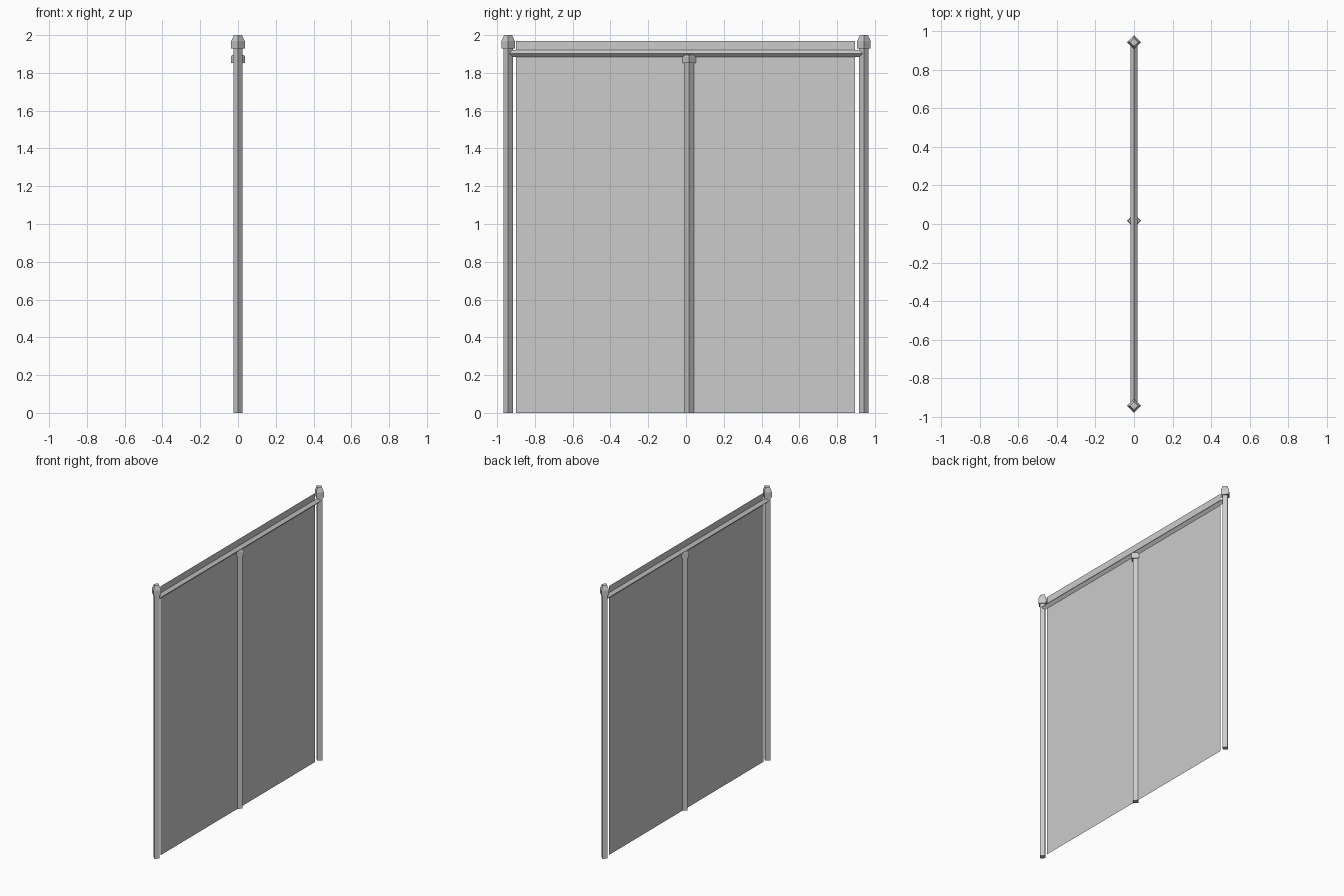
import bpy, bmesh
from mathutils import Matrix

if "Cube" in bpy.data.objects:
    bpy.data.objects.remove(bpy.data.objects["Cube"])


def make(name, bm):
    bmesh.ops.recalc_face_normals(bm, faces=bm.faces)
    mesh = bpy.data.meshes.new(name)
    bm.to_mesh(mesh)
    bm.free()
    obj = bpy.data.objects.new(name, mesh)
    bpy.context.collection.objects.link(obj)
    return obj


def diamond_loft(name, profile, y):
    """Stack diamond rings given as (half_width, z) and cap both ends."""
    bm = bmesh.new()
    rings = [[bm.verts.new(p) for p in
              ((r, y, z), (0, y + r, z), (-r, y, z), (0, y - r, z))]
             for r, z in profile]
    for a, b in zip(rings, rings[1:]):
        for i in range(4):
            j = (i + 1) % 4
            bm.faces.new((a[i], a[j], b[j], b[i]))
    bm.faces.new(rings[0])
    bm.faces.new(rings[-1])
    return make(name, bm)


# End posts with tapered caps
for side, y in (("left", -0.942), ("right", 0.942)):
    diamond_loft(f"{side}_post", [(0.025, 0), (0.025, 1.95)], y)
    diamond_loft(f"{side}_post_cap",
                 [(0.036, 1.93), (0.036, 1.968), (0.021, 2.0)], y)

# Middle post with its cap under the rail
diamond_loft("middle_post", [(0.025, 0), (0.025, 1.87)], 0.017)
diamond_loft("middle_post_cap",
             [(0.036, 1.852), (0.036, 1.888), (0.031, 1.896)], 0.017)

# Top rail: diamond bar laid along y
rail = diamond_loft("top_rail", [(0.019, -0.935), (0.019, 0.935)], 0)
rail.data.transform(Matrix.Translation((0, 0, 1.902)) @ Matrix.Rotation(1.5707963, 4, 'X'))

# Thin sheet panel
bm = bmesh.new()
bm.faces.new([bm.verts.new((0, y, z)) for y, z in
              ((-0.90, 0), (0.894, 0), (0.894, 1.97), (-0.90, 1.97))])
make("fence_panel", bm)
